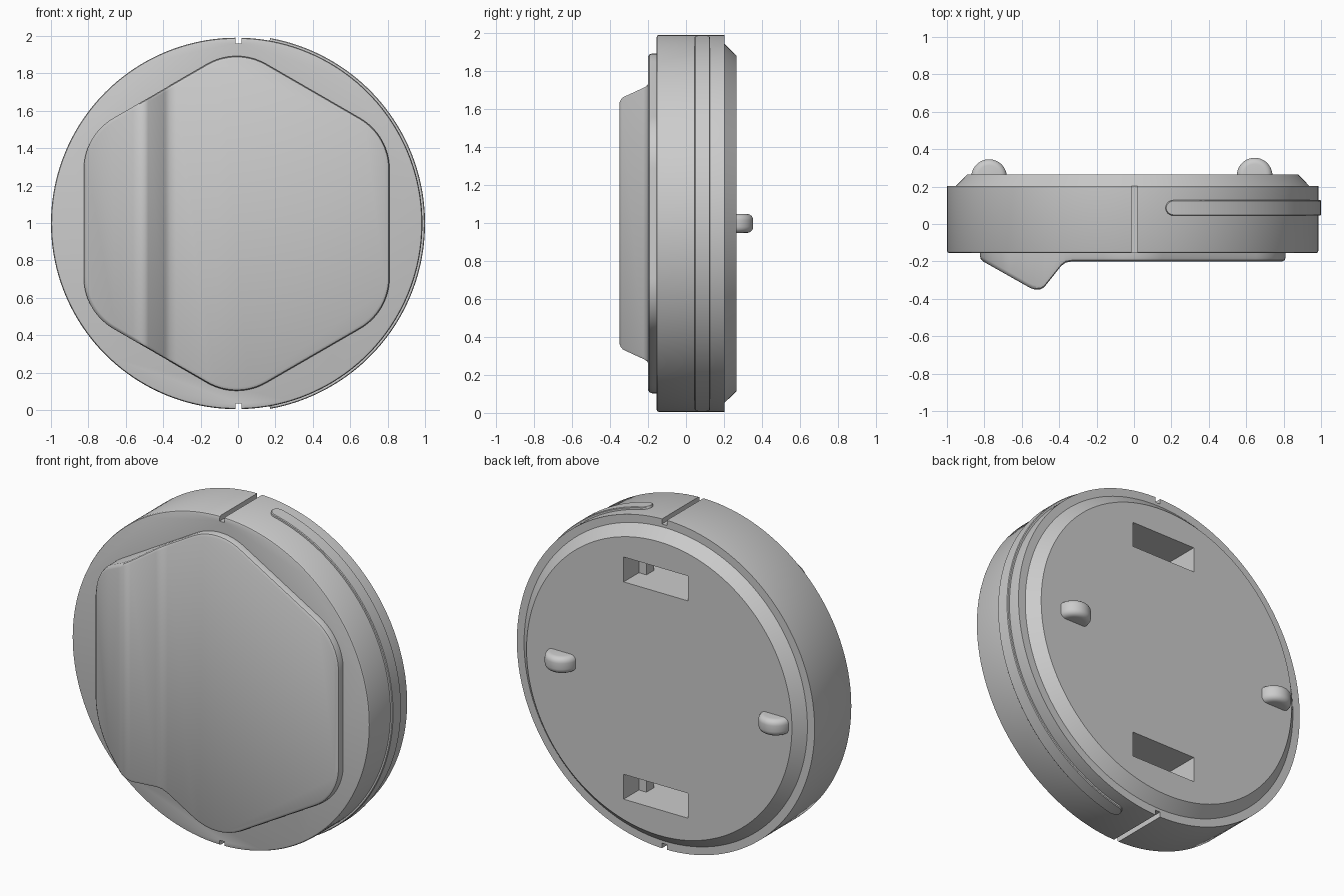
import bpy, bmesh, math
from mathutils import Vector

if "Cube" in bpy.data.objects:
    bpy.data.objects.remove(bpy.data.objects["Cube"])

CX, CZ, R = -0.007, 0.998, 0.993   # disc axis and radius


def finish(name, bm):
    bmesh.ops.recalc_face_normals(bm, faces=bm.faces[:])
    me = bpy.data.meshes.new(name)
    bm.to_mesh(me)
    bm.free()
    ob = bpy.data.objects.new(name, me)
    bpy.context.collection.objects.link(ob)
    return ob


def smooth(ob, angle=30):
    bpy.ops.object.select_all(action='DESELECT')
    ob.select_set(True)
    bpy.context.view_layer.objects.active = ob
    bpy.ops.object.shade_smooth_by_angle(angle=math.radians(angle))


def loft(rings):
    """Closed skin through equal-length rings of points, capped at both ends."""
    bm = bmesh.new()
    loops = [[bm.verts.new(p) for p in ring] for ring in rings]
    n = len(loops[0])
    for a, b in zip(loops, loops[1:]):
        for i in range(n):
            bm.faces.new((a[i], a[(i + 1) % n], b[(i + 1) % n], b[i]))
    bm.faces.new(loops[0])
    bm.faces.new(loops[-1])
    return bm


def circle(r, y, n=160):
    return [(CX + r * math.cos(2 * math.pi * i / n), y,
             CZ + r * math.sin(2 * math.pi * i / n)) for i in range(n)]


def cut_box(ob, x, y, z):
    bm = bmesh.new()
    bmesh.ops.create_cube(bm, size=1)
    for v in bm.verts:
        v.co = Vector([(a + b) / 2 + c * (b - a) for c, (a, b) in zip(v.co, (x, y, z))])
    cutter = finish("cutter", bm)
    cutter.hide_render = True
    mod = ob.modifiers.new("cut", 'BOOLEAN')
    mod.operation, mod.solver, mod.object = 'DIFFERENCE', 'EXACT', cutter
    bpy.ops.object.select_all(action='DESELECT')
    bpy.context.view_layer.objects.active = ob
    ob.select_set(True)
    bpy.ops.object.modifier_apply(modifier=mod.name)
    bpy.data.objects.remove(cutter)


# Round body with stepped, chamfered back
profile = [(R - 0.012, -0.155), (R - 0.004, -0.152), (R, -0.143), (R, 0.203),
           (0.945, 0.203), (0.885, 0.265)]
body = finish("round_body", loft([circle(r, y) for r, y in profile]))

# Rim notches and back slots, top and bottom
for s in (1, -1):
    edge = sorted((CZ + s * 0.962, CZ + s * 1.1))
    slot = (CZ + s * 0.655 - 0.075, CZ + s * 0.655 + 0.075)
    cut_box(body, (-0.014, 0.018), (-0.3, 0.3), edge)
    cut_box(body, (-0.2, 0.23), (-0.1, 0.4), slot)
smooth(body)

# Catch inside each slot
for s, side in ((1, "upper"), (-1, "lower")):
    bm = bmesh.new()
    bmesh.ops.create_cube(bm, size=1)
    for v in bm.verts:
        v.co = Vector((0.207 + v.co.x * 0.054, 0.085 + v.co.y * 0.07,
                       CZ + s * 0.655 + v.co.z * 0.152))
    finish(side + "_slot_catch", bm)

# Raised grip band wrapped around the right half of the rim, with round ends
YB, HALF, END = 0.086, 0.041, math.radians(79.8)
cap = HALF / R
angles = [-END + cap * (1 - math.cos(math.pi / 2 * (i + 0.3) / 8.3)) for i in range(9)]
angles += [a * math.radians(1.25) for a in range(-61, 62)]
angles += [-a for a in reversed(angles[:9])]
angles.sort()
rings = []
for a in angles:
    d = max(0, abs(a) - (END - cap)) / cap
    w = HALF * math.sqrt(max(0.002, 1 - d * d))
    e = min(0.004, w * 0.4)
    section = [(0.96, -w), (1.003, -w), (1.007, -w + e), (1.007, w - e), (1.003, w), (0.96, w)]
    rings.append([(CX + r * math.cos(a), YB + y, CZ + r * math.sin(a)) for r, y in section])
smooth(finish("rim_band", loft(rings)))

# Front hexagonal plate whose face follows a wedge-shaped grip profile
GRIP = [(-0.83, -0.187), (-0.562, -0.338), (-0.54, -0.348), (-0.52, -0.351),
        (-0.50, -0.349), (-0.48, -0.338), (-0.39, -0.225), (-0.365, -0.206),
        (-0.33, -0.2), (0.9, -0.2)]


def face_y(x):
    for (x0, y0), (x1, y1) in zip(GRIP, GRIP[1:]):
        if x <= x1:
            return y0 + (y1 - y0) * (x - x0) / (x1 - x0)
    return GRIP[-1][1]


def hexagon(inset, y, steps=14):
    r, flat = 0.317, 0.8175
    reach = (flat - r) / math.cos(math.pi / 6)
    pts = []
    for k in range(6):
        mid = math.pi / 2 + k * math.pi / 3
        for i in range(steps + 1):
            a = mid + (i / steps - 0.5) * math.pi / 3
            pts.append((CX + reach * math.cos(mid) + (r - inset) * math.cos(a), y,
                        CZ + reach * math.sin(mid) + (r - inset) * math.sin(a)))
    return pts


LEVELS = {-1: 0.022, -2: 0.007, -3: 0.0}    # edge rounding heights
bm = loft([hexagon(0, -0.14), hexagon(0, -1), hexagon(0.005, -2), hexagon(0.018, -3)])
for x, _ in GRIP[1:-1]:
    bmesh.ops.bisect_plane(bm, geom=bm.verts[:] + bm.edges[:] + bm.faces[:], dist=1e-5,
                           plane_co=(x, 0, 0), plane_no=(1, 0, 0))
for v in bm.verts:
    level = v.co.y
    if level < -0.9:
        lo = max(-3, min(-1, math.floor(level + 1e-4)))
        hi = min(-1, lo + 1)
        t = max(0, min(1, level - lo))
        v.co.y = face_y(v.co.x) + LEVELS[lo] * (1 - t) + LEVELS[hi] * t
smooth(finish("front_grip_plate", bm), 40)

# Two rounded pegs on the back
for name, px, py in (("left_peg", -0.775, 0.251), ("right_peg", 0.645, 0.259)):
    section = [(0.062, -0.05), (0.075, -0.0475), (0.086, -0.04), (0.093, -0.029), (0.095, -0.018)]
    section += [(r, -z) for r, z in reversed(section)]
    rings = [[(px + r * math.cos(math.pi * i / 24), py + r * math.sin(math.pi * i / 24),
               CZ + z) for i in range(48)] for r, z in section]
    smooth(finish(name, loft(rings)))
